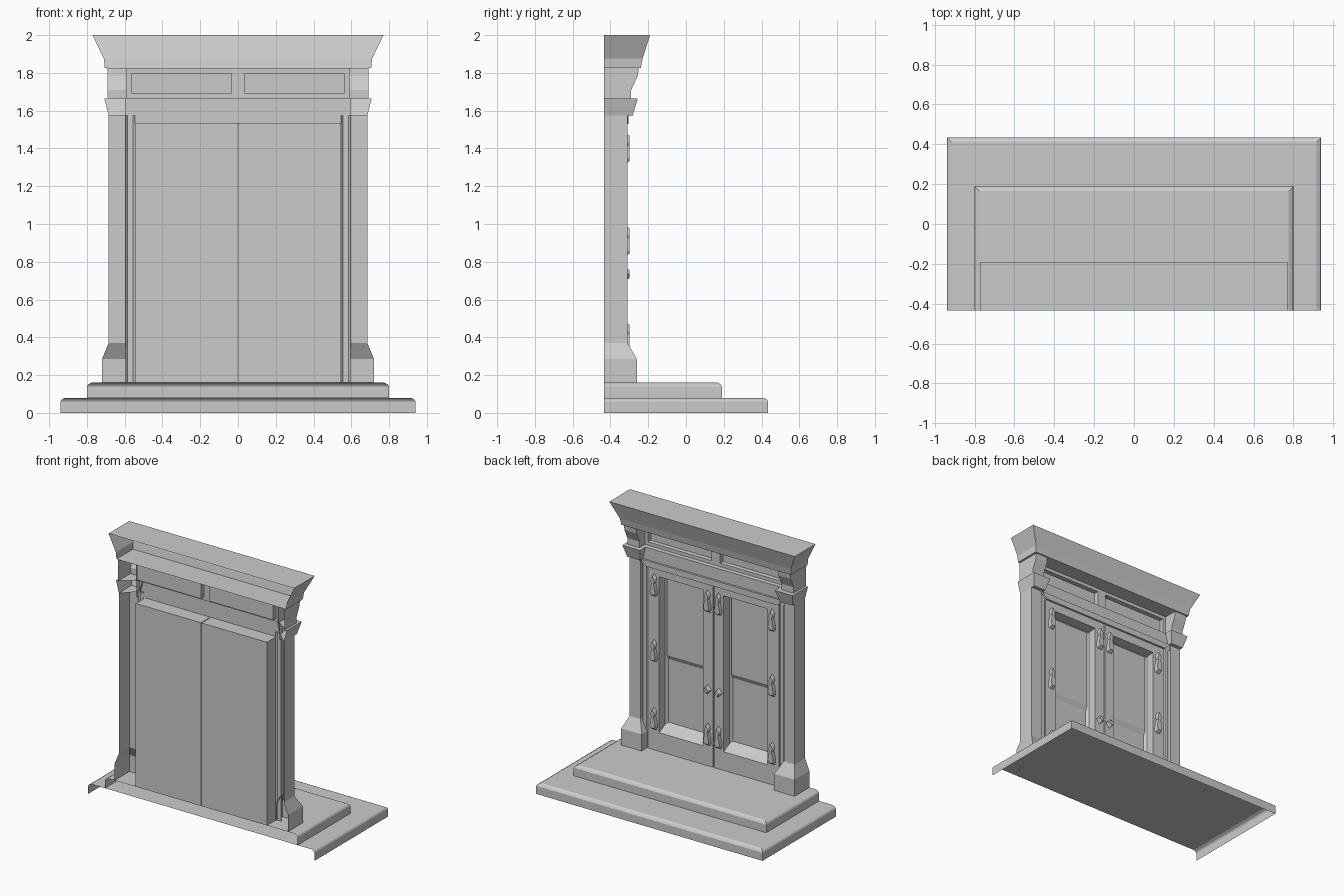
import bpy, bmesh

if "Cube" in bpy.data.objects:
    bpy.data.objects.remove(bpy.data.objects["Cube"])

BACK = -0.435


def finish(name, bm, mirror=False):
    bmesh.ops.recalc_face_normals(bm, faces=bm.faces)
    me = bpy.data.meshes.new(name)
    bm.to_mesh(me)
    bm.free()
    ob = bpy.data.objects.new(name, me)
    bpy.context.collection.objects.link(ob)
    if mirror:
        m = ob.modifiers.new("mirror", 'MIRROR')
        m.use_mirror_merge = False
    return ob


def loft(name, rings, closed, cap_first, cap_last, mirror):
    """Bridge successive four-point rings with quads."""
    bm = bmesh.new()
    rows = [[bm.verts.new(p) for p in r] for r in rings]
    for a, b in zip(rows, rows[1:]):
        for i in range(4 if closed else 3):
            j = (i + 1) % 4
            bm.faces.new((a[i], a[j], b[j], b[i]))
    if cap_first:
        bm.faces.new(rows[0])
    if cap_last:
        bm.faces.new(rows[-1])
    return finish(name, bm, mirror)


def shell(name, rings, bottom=False, top=False, mirror=False, inner=BACK, outer=BACK):
    """Upright shell open at the back; each ring is (x0, x1, front y, z)."""
    pts = [[(x0, inner, z), (x0, y, z), (x1, y, z), (x1, outer, z)]
           for x0, x1, y, z in rings]
    return loft(name, pts, False, bottom, top, mirror)


def panel(name, rings, back=False):
    """Nested rectangles facing the door front; each ring is (x0, x1, z0, z1, y)."""
    pts = [[(x0, y, z0), (x1, y, z0), (x1, y, z1), (x0, y, z1)]
           for x0, x1, z0, z1, y in rings]
    return loft(name, pts, True, back, True, True)


def prism(name, outline, cx, cz, y0, y1, inset=1.0, mirror=False):
    """Extrude an x,z outline along y, optionally tapering the front."""
    bm = bmesh.new()
    a = [bm.verts.new((cx + x, y0, cz + z)) for x, z in outline]
    b = [bm.verts.new((cx + x * inset, y1, cz + z * inset)) for x, z in outline]
    n = len(a)
    for i in range(n):
        bm.faces.new((a[i], a[(i + 1) % n], b[(i + 1) % n], b[i]))
    bm.faces.new(b)
    bm.faces.new(a)
    return finish(name, bm, mirror)


# steps: open underneath and behind, rounded upper edge
for name, w, front, z in (("lower_step", 0.94, 0.435, 0.0), ("upper_step", 0.80, 0.19, 0.08)):
    rings = [(-w + d, w - d, front - d, z + h)
             for d, h in ((0, 0), (0, 0.06), (0.006, 0.07), (0.024, 0.08))]
    shell(name, rings, top=True)

# pillars: flared base, shaft, capital and bracket
jamb_y = -0.335
shell("pillar_base", [(0.55, 0.72, -0.26, 0.16), (0.55, 0.72, -0.26, 0.285),
                      (0.595, 0.685, -0.31, 0.37)], mirror=True, inner=jamb_y)
shell("pillar_shaft", [(0.595, 0.685, -0.31, 0.37), (0.595, 0.685, -0.31, 1.575)],
      mirror=True, inner=jamb_y)
shell("pillar_capital", [(0.582, 0.685, -0.282, 1.575), (0.56, 0.708, -0.255, 1.665)],
      bottom=True, top=True, mirror=True, inner=jamb_y)
shell("bracket", [(0.59, 0.69, -0.29, 1.665), (0.59, 0.69, -0.29, 1.71),
                  (0.59, 0.69, -0.255, 1.785), (0.59, 0.69, -0.25, 1.825)],
      mirror=True, inner=-0.37)

# cornice
shell("cornice", [(-0.705, 0.705, -0.24, 1.825), (-0.71, 0.71, -0.23, 1.875),
                  (-0.77, 0.77, -0.19, 2.0)], bottom=True, top=True)

# frieze with a recessed panel in each half
panel("frieze", [(0, 0.59, 1.665, 1.825, -0.355), (0.035, 0.565, 1.69, 1.80, -0.355),
                 (0.035, 0.565, 1.69, 1.80, -0.39)])

# lintel and door head moulding
shell("lintel", [(-0.595, 0.595, -0.32, 1.535), (-0.595, 0.595, -0.32, 1.665)],
      top=True, inner=-0.355, outer=-0.355)
prism("head_moulding", [(-0.59, 0.035), (0.59, 0.035), (0.545, -0.01), (-0.545, -0.01)],
      0, 1.54, -0.32, -0.305)

# door jambs
panel("jamb", [(0.545, 0.595, 0.16, 1.575, jamb_y), (0.555, 0.585, 0.16, 1.575, jamb_y + 0.012)])

# door leaves with a deep recess, then the proud upper panel
panel("door_leaf", [(0.003, 0.545, 0.16, 1.535, BACK), (0.003, 0.545, 0.16, 1.535, -0.325),
                    (0.085, 0.45, 0.30, 1.47, -0.325), (0.085, 0.45, 0.335, 1.465, -0.395),
                    (0.10, 0.435, 0.35, 1.45, -0.412)], back=True)
shell("upper_panel", [(0.10, 0.435, -0.412, 0.825), (0.10, 0.435, -0.395, 0.86),
                      (0.10, 0.435, -0.395, 1.455)], mirror=True, inner=-0.412, outer=-0.412)

# hinge plates and door knobs
half = [(0.018, -0.085), (0.028, -0.06), (0.024, -0.03), (0.012, 0.02),
        (0.02, 0.04), (0.016, 0.06)]
plate = half + [(0, 0.085)] + [(-x, z) for x, z in reversed(half)]
for x, heights in ((0.49, (0.40, 0.91, 1.40)), (0.045, (0.40, 1.40))):
    for z in heights:
        prism("hinge_plate", plate, x, z, -0.325, -0.30, 0.8, True)
knob = [(0.03, 0), (0, 0.035), (-0.03, 0), (0, -0.035)]
prism("door_knob", knob, 0.045, 0.735, -0.325, -0.298, 0.6, True)
